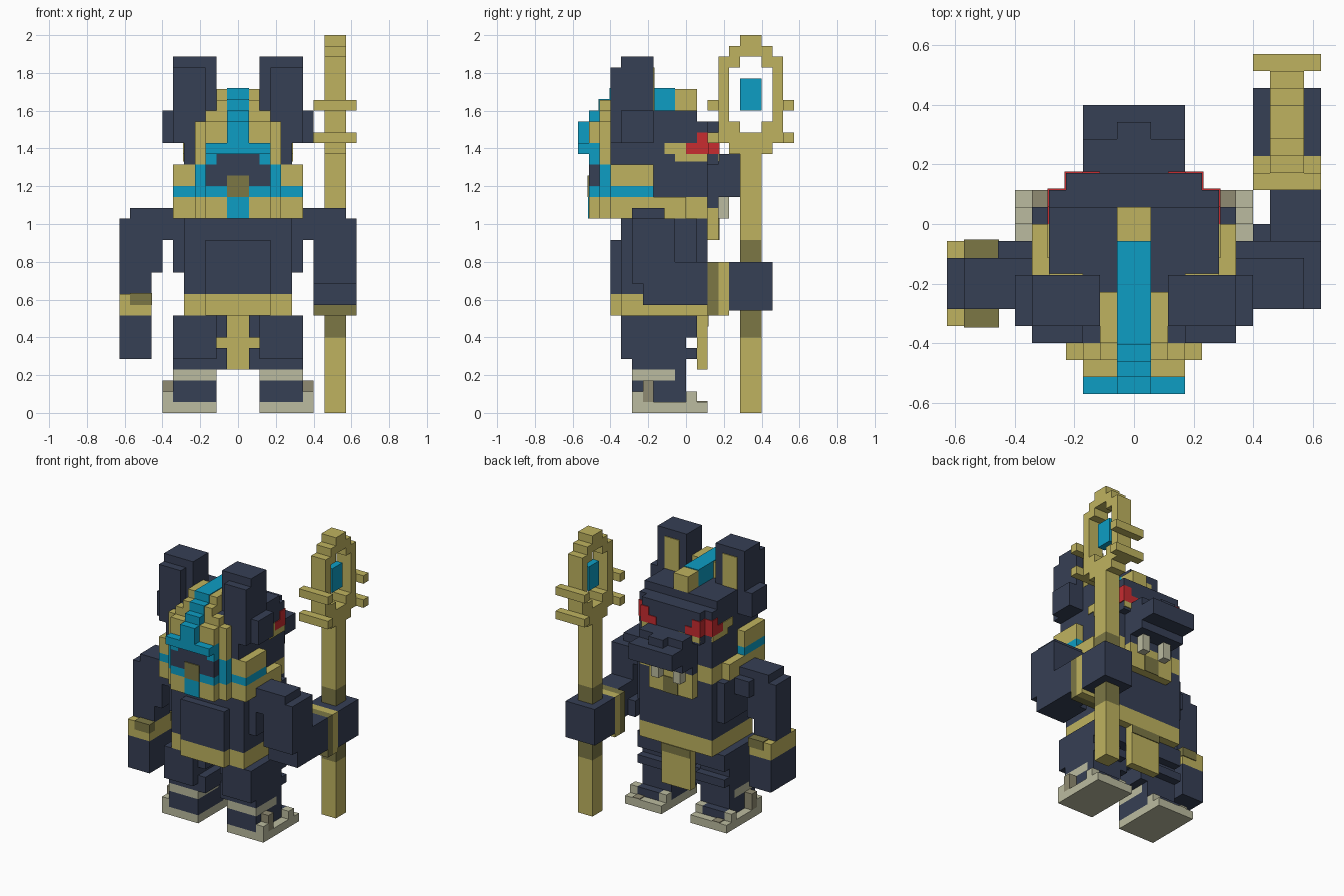
import bpy

if "Cube" in bpy.data.objects:
    bpy.data.objects.remove(bpy.data.objects["Cube"], do_unlink=True)

UNIT = 2 / 35  # edge of one block


def material(name, *rgb):
    mat = bpy.data.materials.new(name)
    mat.use_nodes = True
    mat.diffuse_color = (*rgb, 1)
    shader = next(n for n in mat.node_tree.nodes if n.type == "BSDF_PRINCIPLED")
    shader.inputs["Base Color"].default_value = (*rgb, 1)
    return mat


navy = material("navy", .037, .05, .09)
gold = material("gold", .52, .45, .115)
dark_gold = material("dark_gold", .2, .185, .06)
cyan = material("cyan", .004, .34, .55)
red = material("red", .58, .025, .03)
linen = material("linen", .5, .5, .35)
dark_linen = material("dark_linen", .28, .26, .17)


def box(name, mat, x, y, z):
    """Block spanning the given ranges, counted in units."""
    mesh = bpy.data.meshes.new(name)
    corners = [(a * UNIT, b * UNIT, c * UNIT) for a in x for b in y for c in z]
    quads = ["0132", "4576", "0451", "2376", "0264", "1573"]
    mesh.from_pydata(corners, [], [[int(i) for i in q] for q in quads])
    mesh.materials.append(mat)
    obj = bpy.data.objects.new(name, mesh)
    bpy.context.collection.objects.link(obj)
    bpy.context.view_layer.objects.active = obj
    obj.select_set(True)
    bpy.ops.object.mode_set(mode="EDIT")
    bpy.ops.mesh.select_all(action="SELECT")
    bpy.ops.mesh.normals_make_consistent(inside=False)
    bpy.ops.object.mode_set(mode="OBJECT")
    obj.select_set(False)
    return obj


def centred(name, mat, half_width, y, z):
    return box(name, mat, (-half_width, half_width), y, z)


def pair(name, mat, x, y, z):
    box("left_" + name, mat, x, y, z)
    box("right_" + name, mat, (-x[1], -x[0]), y, z)


# Feet with wrapped straps
pair("sole", linen, (2, 7), (-5, 2), (0, 1))
pair("foot", navy, (2, 6), (-5, 0), (1, 3))
pair("toes", navy, (3, 6), (0, 1), (1, 2))
pair("ankle_strap", linen, (2, 6), (-5, -1), (3, 4))
pair("ankle_core", navy, (2, 6), (-1, 0), (3, 4))
pair("outer_strap", dark_linen, (6, 7), (-4, -3), (1, 3))
pair("heel_strap", linen, (6, 7), (-5, -4), (1, 2))
pair("inner_toe_strap", linen, (2, 3), (0, 1), (1, 2))
pair("outer_toe_strap", linen, (6, 7), (0, 1), (1, 2))
pair("toe_patch", dark_linen, (5, 6), (1, 2), (1, 1.1))

# Legs
pair("shin", navy, (2, 6), (-5, 0), (4, 5))
pair("thigh", navy, (2, 6), (-6, 0), (5, 9))
pair("knee", navy, (2, 6), (0, 1), (5, 6))
pair("upper_thigh", navy, (2, 6), (0, 1), (7, 9))
pair("inner_shin", navy, (1, 2), (-5, 0), (4, 6))
pair("inner_thigh", navy, (1, 2), (-5, 1), (7, 9))
centred("loincloth", gold, 2, (1, 2), (4, 9))
centred("loincloth_top", dark_gold, 2, (2, 2.1), (8, 9))

# Belt and torso
centred("belt", gold, 5, (-6, 2), (9, 11))
centred("belt_back", gold, 3, (-7, -6), (9, 11))
centred("torso", navy, 5, (-6, 2), (11, 18))
centred("torso_back", navy, 3, (-7, -6), (11, 16))
centred("ribs", navy, 6, (-5, 1), (13, 18))
pair("shoulder", navy, (6, 8), (-5, -1), (16, 18))
pair("shoulder_top", navy, (5, 10), (-5, -2), (18, 19))
centred("bib", gold, 3, (2, 3), (16, 19))
centred("bib_centre", dark_gold, 1, (3, 3.1), (16, 18))

# Hanging right arm
box("right_upper_arm", navy, (-11, -8), (-5, -2), (13, 18))
box("right_inner_arm", navy, (-8, -7), (-5, -2), (13, 16))
box("right_forearm", navy, (-11, -8), (-5, -2), (11, 13))
box("right_bracelet", gold, (-11, -8), (-6, -1), (9, 11))
for label, y in (("back", (-6.1, -5)), ("front", (-2, -.9))):
    box("right_bracelet_" + label, dark_gold, (-10, -7.95), y, (10, 11.1))
box("right_hand", navy, (-11, -8), (-6, -1), (5, 9))

# Left arm reaching forward
box("left_upper_arm", navy, (8, 11), (-5, -1), (12, 18))
box("left_inner_arm", navy, (7, 8), (-5, -2), (12, 16))
box("left_elbow", navy, (7, 11), (-4, 0), (10, 12))
box("left_forearm", navy, (8, 11), (-1, 2), (10, 14))
box("left_bracelet_inner", dark_gold, (7, 11), (2, 3), (9, 14))
box("left_bracelet_outer", gold, (7, 11), (3, 4), (9, 14))
box("left_hand", navy, (7, 11), (4, 8), (9.5, 14))

# Staff pole
box("staff_foot", gold, (8, 10), (5, 7), (0, 7))
box("staff_lower_band", dark_gold, (8, 10), (5, 7), (7, 9.5))
box("staff_upper_band", dark_gold, (8, 10), (5, 7), (14, 16))
box("staff_pole", gold, (8, 10), (5, 7), (16, 24))

# Staff head ring, mirrored about the pole axis
box("ring_top", gold, (8, 10), (5, 7), (33, 35))
box("ring_base", gold, (8, 10), (4, 8), (24, 26))
box("staff_gem", cyan, (8.5, 9.5), (5, 7), (28, 31))
for label, side in (("back", -1), ("front", 1)):
    def ring(name, x, near, far, z):
        box(label + name, gold, x, sorted((6 + side * near, 6 + side * far)), z)
    ring("_ring_shoulder", (8, 10), 1, 2, (32, 34))
    ring("_ring_side", (8, 10), 2, 3, (25, 33))
    ring("_ring_corner", (8, 10), 1, 2, (26, 27))
    ring("_upper_prong", (7, 11), 3, 4, (28, 29))
    ring("_lower_prong", (7, 11), 3, 4, (25, 26))

# Collar
centred("collar", gold, 6, (-7, 0), (18, 20))
centred("collar_front", gold, 5, (0, 2), (18, 20))
centred("collar_back", gold, 4, (-8, -7), (18, 20))
centred("collar_rear", gold, 3, (-9, -8), (18, 20))
centred("collar_stripe", cyan, 6, (-7, -3), (20, 21))
centred("stripe_back", cyan, 4, (-8, -7), (20, 21))
centred("stripe_rear", cyan, 3, (-9, -8), (20, 21))
centred("collar_tail", cyan, 1, (-9.1, -9), (18, 20))
centred("collar_clasp", dark_gold, 1, (-9.12, -9), (20, 22))
pair("collar_wing", gold, (4, 6), (-7, -3), (21, 23))

# Head and snout
centred("jaw", navy, 5, (-3, 2), (20, 23))
centred("chin", navy, 3, (2, 3), (19, 23))
centred("skull", navy, 5, (-7, 2), (23, 27))
centred("crown", navy, 5, (-7, 1), (27, 28))
centred("brow", navy, 4, (2, 3), (23, 27))
centred("snout", navy, 3, (3, 7), (21, 23))
centred("snout_base", navy, 3, (3, 5), (20, 21))
centred("snout_bridge", navy, 1, (3, 6), (23, 24))
pair("cheek", navy, (1, 3), (3, 5), (23, 24))
pair("tooth", linen, (1, 2), (3, 4), (18, 20))

# Eyes wrapping round the corner of the face
pair("eye", red, (2, 4.1), (2, 3.1), (24, 25))
pair("eye_top", red, (3, 4.1), (2, 3.1), (25, 26))
pair("eye_side", red, (4, 5.1), (0, 2.1), (24, 25))
pair("eye_side_top", red, (4, 5.1), (1, 2.1), (25, 26))
pair("eye_liner", gold, (4.9, 5.1), (-2, 0), (24, 25))
pair("eye_liner_low", gold, (4.9, 5.1), (-1, 2), (23.3, 24))
pair("eye_liner_front", gold, (1, 4), (2.9, 3.1), (23.3, 24))

# Ears
pair("ear_base", navy, (3, 7), (-6, -3), (25, 28))
pair("ear", navy, (2, 6), (-6, -3), (28, 33))
pair("ear_back", navy, (3, 6), (-7, -6), (25, 32))
pair("ear_lining", gold, (3, 5), (-3, -2.9), (28, 32))

# Headdress, stepping up the back of the head
centred("nape", navy, 3, (-9, -7), (21, 23))
pair("nape_border", cyan, (3, 4), (-8, -7), (21, 23))
pair("nape_corner", cyan, (2, 3), (-9, -7), (23, 24))
centred("nape_top", navy, 2, (-9, -7), (23, 24))
pair("hood_side", gold, (3, 4), (-8, -7), (23, 27))
centred("hood_band", cyan, 3, (-10, -8), (24, 25))
centred("hood_lower", gold, 3, (-9, -8), (25, 27))
centred("hood_middle", gold, 3, (-8, -7), (24, 28))
centred("hood_upper", gold, 2, (-8, -7), (28, 29))
centred("hood_top", gold, 2, (-7, -4), (28, 30))
centred("ridge_rear", cyan, 1, (-10, -9), (25, 27))
centred("ridge_lower", cyan, 1, (-9, -8), (27, 28))
centred("ridge_upper", cyan, 1, (-8.1, -7), (28, 29.1))
centred("ridge_top", cyan, 1, (-7.1, -1), (28, 30.1))
centred("ridge_tip", gold, 1, (-1, 1), (28, 30))
